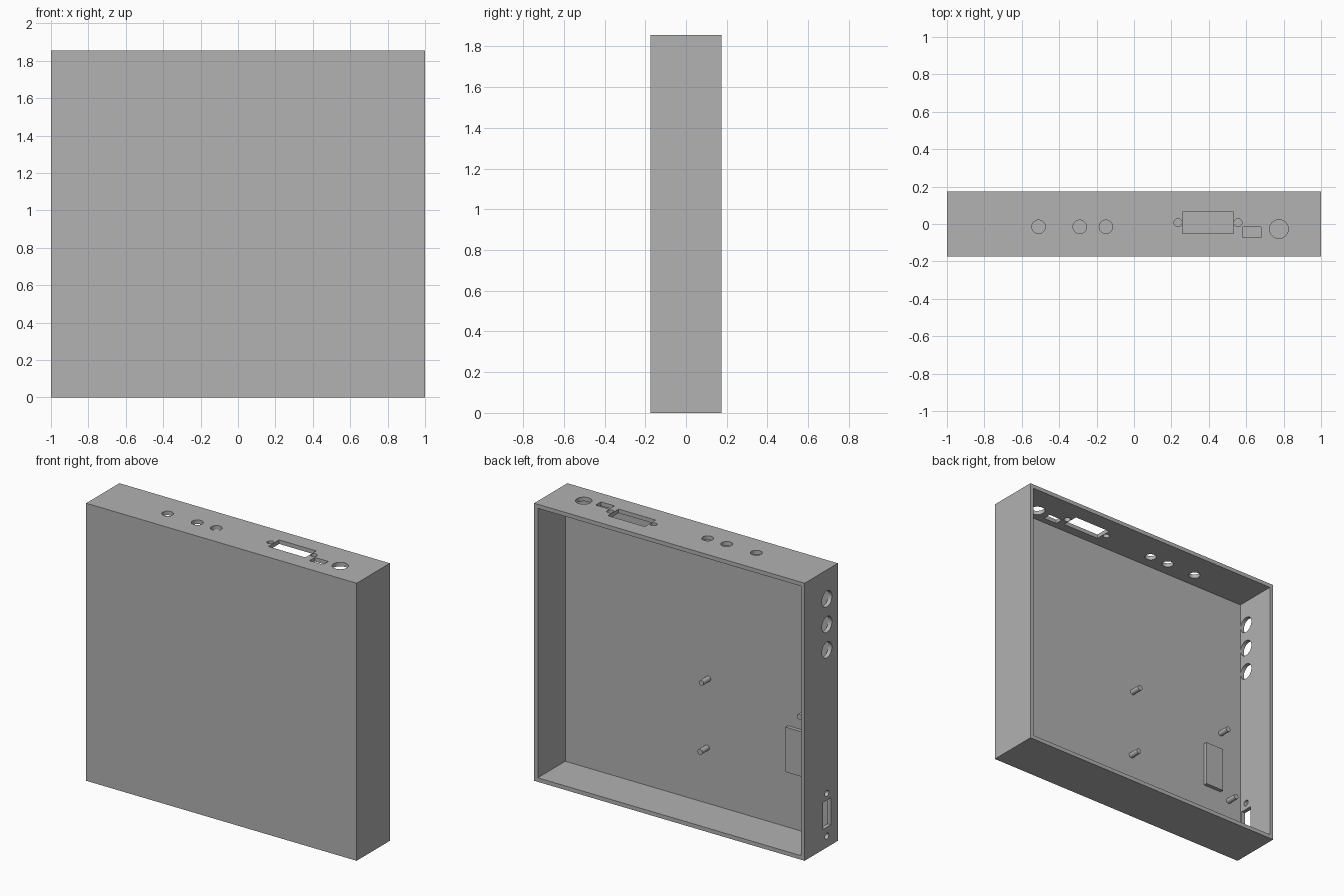
import bpy
import math

# Remove the default cube
cube = bpy.data.objects.get("Cube")
if cube:
    bpy.data.objects.remove(cube, do_unlink=True)

# Single grey plastic
grey = bpy.data.materials.new("grey plastic")
grey.use_nodes = True
colour = (0.445, 0.445, 0.445, 1)
grey.diffuse_color = colour
grey.node_tree.nodes["Principled BSDF"].inputs["Base Color"].default_value = colour

HALF_X, HALF_Y, HEIGHT = 1.0, 0.175, 1.855
WALL = 0.027           # side, top and bottom walls
PANEL_Y = -0.115       # inner face of the front panel
cutters = []


def box(name, x, y, z):
    """Box from (min, max) ranges."""
    centre = [(a + b) / 2 for a, b in (x, y, z)]
    bpy.ops.mesh.primitive_cube_add(size=1, location=centre)
    ob = bpy.context.object
    ob.name = name
    ob.scale = [b - a for a, b in (x, y, z)]
    bpy.ops.object.transform_apply(location=False, rotation=False, scale=True)
    ob.data.materials.append(grey)
    return ob


def rod(name, centre, radius, length, axis, sides=40):
    """Cylinder along the named axis."""
    turn = {"x": (0, math.pi / 2, 0), "y": (math.pi / 2, 0, 0), "z": (0, 0, 0)}[axis]
    bpy.ops.mesh.primitive_cylinder_add(vertices=sides, radius=radius, depth=length,
                                        location=centre, rotation=turn)
    ob = bpy.context.object
    ob.name = name
    ob.data.materials.append(grey)
    return ob


# Enclosure: a tray open at the back
case = box("enclosure", (-HALF_X, HALF_X), (-HALF_Y, HALF_Y), (0, HEIGHT))
inner = HALF_X - WALL
cutters.append(box("cavity_cutter", (-inner, inner), (PANEL_Y, HALF_Y + 0.1),
                   (WALL, HEIGHT - WALL)))

# Top wall: round ports, then rectangular connector slots
for x, y, r in ((-0.51, -0.015, 0.036), (-0.29, -0.015, 0.036), (-0.15, -0.015, 0.036),
                (0.235, 0.007, 0.021), (0.556, 0.007, 0.021), (0.775, -0.027, 0.05)):
    cutters.append(rod("top_port_cutter", (x, y, HEIGHT), r, 0.12, "z"))
for x, y in (((0.259, 0.533), (-0.05, 0.065)), ((0.58, 0.68), (-0.073, -0.017))):
    cutters.append(box("top_slot_cutter", x, y, (HEIGHT - 0.06, HEIGHT + 0.06)))

# Right wall: three round ports, a slot and its two screw holes
for z, r in ((1.66, 0.053), (1.49, 0.053), (1.32, 0.053), (0.36, 0.02), (0.075, 0.02)):
    cutters.append(rod("side_port_cutter", (-HALF_X, -0.06, z), r, 0.12, "x"))
cutters.append(box("side_slot_cutter", (-HALF_X - 0.06, -HALF_X + 0.06),
                   (-0.102, -0.017), (0.135, 0.315)))

# Cut all openings, then discard the cutters
for cutter in cutters:
    cutter.hide_render = True
    mod = case.modifiers.new("opening", "BOOLEAN")
    mod.operation = "DIFFERENCE"
    mod.solver = "EXACT"
    mod.object = cutter
    bpy.ops.object.select_all(action="DESELECT")
    case.select_set(True)
    bpy.context.view_layer.objects.active = case
    bpy.ops.object.modifier_apply(modifier=mod.name)
    bpy.data.objects.remove(cutter, do_unlink=True)
bpy.ops.object.shade_smooth_by_angle(angle=math.radians(30))

# Mounting posts on the inside of the front panel
POST = 0.075
for x, z in ((-0.085, 0.862), (-0.075, 0.398), (-0.81, 0.83), (-0.876, 0.363)):
    rod("mounting_post", (x, PANEL_Y + POST / 2 - 0.005, z), 0.018, POST + 0.01, "y", 24)
    bpy.ops.object.shade_smooth_by_angle(angle=math.radians(30))

# Raised pad inside the front panel
box("raised_pad", (-0.81, -0.673), (PANEL_Y - 0.005, PANEL_Y + 0.025), (0.405, 0.705))
